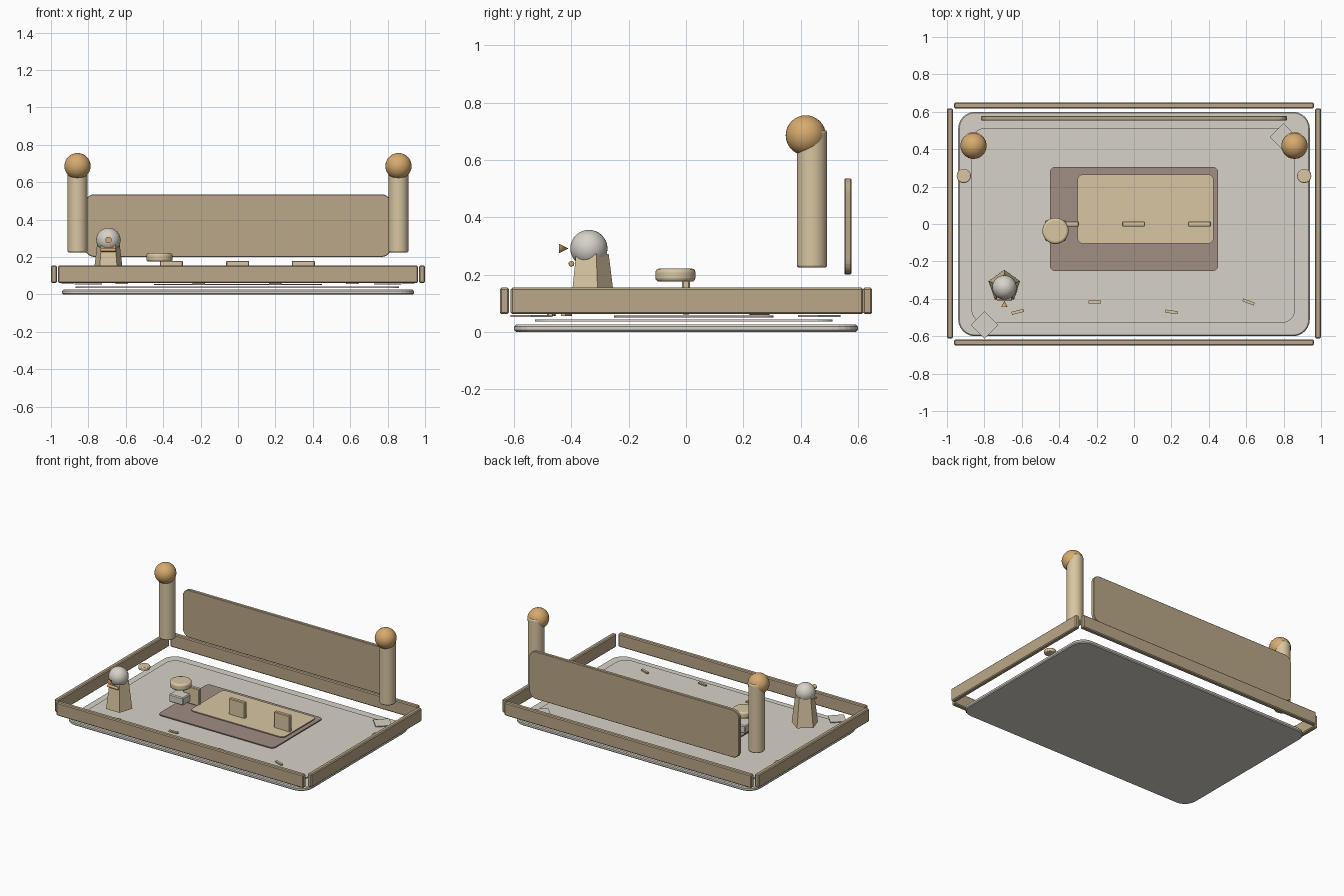
import bpy, bmesh, math
from mathutils import Matrix, Vector

if "Cube" in bpy.data.objects:
    bpy.data.objects.remove(bpy.data.objects["Cube"])


def material(name, rgb):
    m = bpy.data.materials.new(name)
    lin = [((c / 255 + 0.055) / 1.055) ** 2.4 for c in rgb]
    m.diffuse_color = (*lin, 1)
    m.use_nodes = True
    m.node_tree.nodes["Principled BSDF"].inputs["Base Color"].default_value = m.diffuse_color
    return m


STONE = material("pale_stone", (215, 210, 200))
WOOD = material("brown_wood", (186, 167, 137))
SAND = material("light_sand", (217, 198, 162))
AMBER = material("amber", (214, 170, 110))
MAUVE = material("mauve_brown", (160, 141, 132))


def finish(bm, name, mat, bevel=0, segs=1, smooth=False):
    bmesh.ops.recalc_face_normals(bm, faces=bm.faces)
    me = bpy.data.meshes.new(name)
    bm.to_mesh(me)
    bm.free()
    me.materials.append(mat)
    ob = bpy.data.objects.new(name, me)
    bpy.context.collection.objects.link(ob)
    if bevel:
        b = ob.modifiers.new("bevel", 'BEVEL')
        b.width, b.segments = bevel, segs
        b.limit_method, b.angle_limit = 'ANGLE', math.radians(40)
    if smooth:
        bpy.ops.object.select_all(action='DESELECT')
        ob.select_set(True)
        bpy.context.view_layer.objects.active = ob
        bpy.ops.object.shade_smooth_by_angle(angle=math.radians(40))
    return ob


def box(name, mat, center, size, rot=0, bevel=0):
    bm = bmesh.new()
    M = Matrix.Translation(center) @ Matrix.Rotation(math.radians(rot), 4, 'Z') @ Matrix.Diagonal((*size, 1))
    bmesh.ops.create_cube(bm, size=1, matrix=M)
    return finish(bm, name, mat, bevel)


def plate(name, mat, center, size, r, bevel=0, upright=False):
    """Rounded rectangle; upright turns it to face the front."""
    w, d, h = size
    bm = bmesh.new()
    vs = []
    for k, (sx, sy) in enumerate(((1, 1), (-1, 1), (-1, -1), (1, -1))):
        for i in range(7):
            a = math.pi / 2 * (k + i / 6)
            vs.append(bm.verts.new((sx * (w / 2 - r) + r * math.cos(a),
                                    sy * (d / 2 - r) + r * math.sin(a), -h / 2)))
    f = bm.faces.new(vs)
    ext = bmesh.ops.extrude_face_region(bm, geom=[f])
    top = [v for v in ext["geom"] if isinstance(v, bmesh.types.BMVert)]
    bmesh.ops.translate(bm, verts=top, vec=(0, 0, h))
    M = Matrix.Translation(center)
    if upright:
        M = M @ Matrix.Rotation(math.pi / 2, 4, 'X')
    bm.transform(M)
    return finish(bm, name, mat, bevel)


def cone(name, mat, center, r1, r2, h, segs=32, axis=(0, 0, 1), spin=0, bevel=0, bsegs=1, smooth=True):
    bm = bmesh.new()
    q = Vector((0, 0, 1)).rotation_difference(Vector(axis)).to_matrix().to_4x4()
    M = Matrix.Translation(center) @ q @ Matrix.Rotation(math.radians(spin), 4, 'Z')
    bmesh.ops.create_cone(bm, cap_ends=True, segments=segs, radius1=r1, radius2=r2, depth=h, matrix=M)
    return finish(bm, name, mat, bevel, bsegs, smooth)


def ball(name, mat, center, r):
    bm = bmesh.new()
    bmesh.ops.create_uvsphere(bm, u_segments=32, v_segments=16, radius=r, matrix=Matrix.Translation(center))
    return finish(bm, name, mat, smooth=True)


# Layered floor
plate("base_slab", STONE, (0, 0, 0.0125), (1.88, 1.2, 0.025), 0.09, bevel=0.006)
plate("floor_panel", STONE, (-0.004, -0.008, 0.039), (1.73, 1.04, 0.007), 0.07)
plate("rug", MAUVE, (0, 0.027, 0.053), (0.9, 0.557, 0.007), 0.03)
plate("rug_inset", SAND, (0.062, 0.08, 0.066), (0.728, 0.37, 0.007), 0.03)

# Rails around the edge
for s, n in ((-1, "front"), (1, "back")):
    box(n + "_rail", WOOD, (0, s * 0.634, 0.108), (1.925, 0.032, 0.093), bevel=0.006)
for s, n in ((-1, "left"), (1, "right")):
    box(n + "_rail", WOOD, (s * 0.984, 0.003, 0.108), (0.032, 1.23, 0.093), bevel=0.006)

    # Corner post with ball, and small disc beside it
    cone(n + "_post", SAND, (s * 0.858, 0.44, 0.464), 0.053, 0.053, 0.48, bevel=0.008, bsegs=2)
    ball(n + "_post_ball", AMBER, (s * 0.858, 0.418, 0.686), 0.07)
    cone(n + "_disc", SAND, (s * 0.91, 0.257, 0.071), 0.038, 0.038, 0.024, bevel=0.006, bsegs=2)

    # Diamond corner tile
    box(n + "_corner_tile", STONE, (s * 0.8, 0.465 if s > 0 else -0.54, 0.055),
        (0.104, 0.104, 0.006), rot=45)

# Back board
plate("back_board", WOOD, (0, 0.565, 0.368), (1.635, 0.335, 0.024), 0.05, bevel=0.003, upright=True)

# Upright blocks on the rug
for i, x in enumerate((-0.356, -0.002, 0.35)):
    box(f"upright_block_{i}", SAND, (x, 0.0, 0.12), (0.123, 0.027, 0.12), bevel=0.004)

# Stool: block and round seat
box("stool_block", STONE, (-0.42, -0.035, 0.102), (0.112, 0.112, 0.055), bevel=0.006)
cone("stool_seat", SAND, (-0.42, -0.037, 0.198), 0.07, 0.07, 0.046, bevel=0.013, bsegs=3)

# Figure: five-sided body, ball head, nose and mouth bar
cone("figure_body", SAND, (-0.693, -0.333, 0.172), 0.088, 0.063, 0.2, segs=5,
     spin=90, smooth=False).data.update()
body = bpy.data.objects["figure_body"]
back = max(body.data.vertices, key=lambda v: v.co.y).co
if abs(back.x + 0.693) > 0.01:  # turn so that one corner points to the back
    c = Vector((-0.693, -0.333, 0))
    a = math.pi / 2 - math.atan2(back.y - c.y, back.x - c.x)
    body.data.transform(Matrix.Translation(c) @ Matrix.Rotation(a, 4, 'Z') @ Matrix.Translation(-c))
ball("figure_head", STONE, (-0.693, -0.339, 0.291), 0.065)
cone("figure_nose", AMBER, (-0.693, -0.427, 0.291), 0.0, 0.017, 0.034, segs=16, axis=(0, -1, 0))
cone("figure_mouth", AMBER, (-0.693, -0.4, 0.238), 0.01, 0.01, 0.083, segs=16,
     axis=(1, 0, 0), bevel=0.004, bsegs=2)

# Loose strips along the front
for i, (x, y, r) in enumerate(((-0.622, -0.47, 14), (-0.21, -0.417, 2), (0.2, -0.47, -8), (0.612, -0.417, -20))):
    box(f"floor_strip_{i}", SAND, (x, y, 0.059), (0.065, 0.016, 0.009), rot=r)
